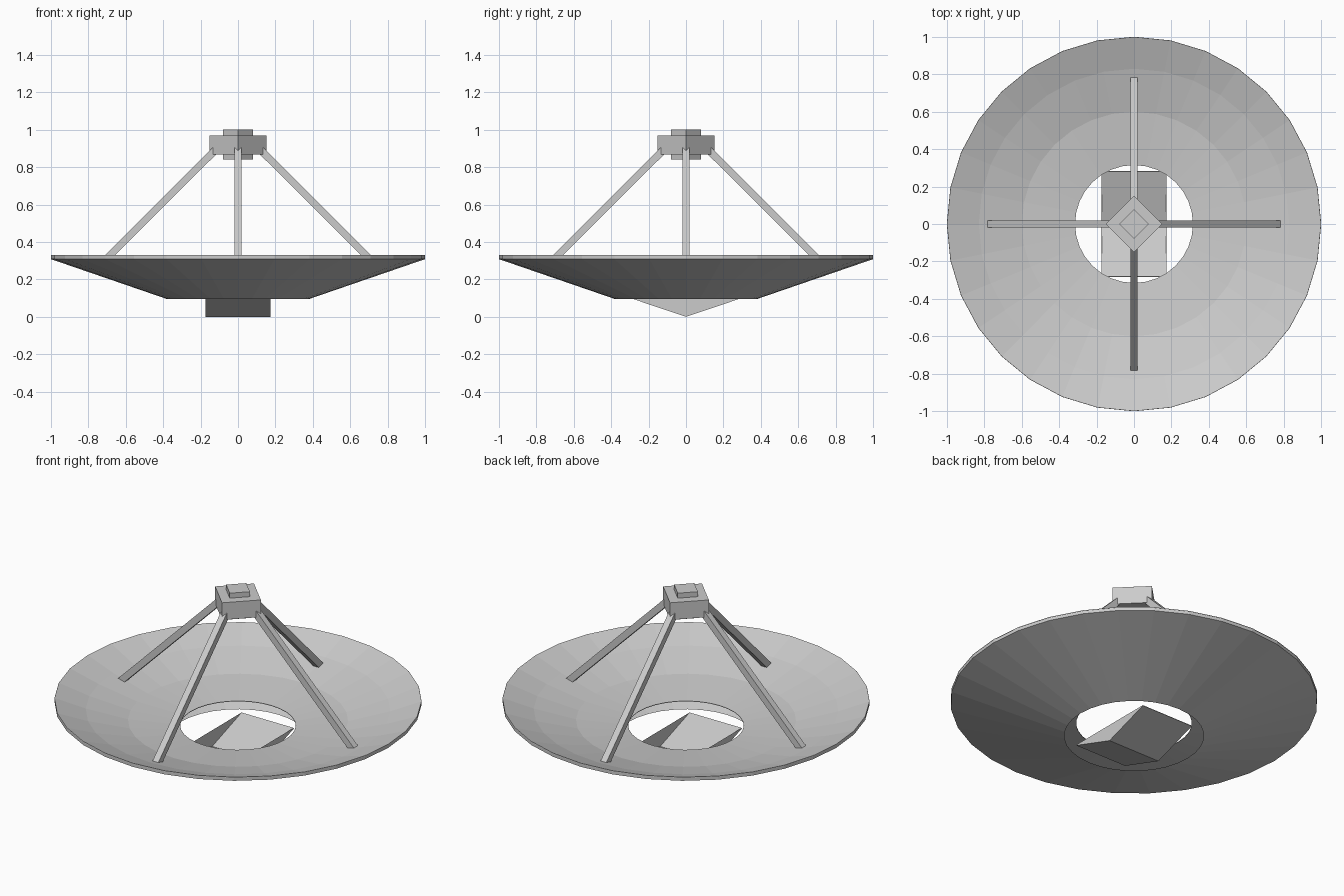
import bpy, bmesh, math
from mathutils import Vector, Matrix

cube = bpy.data.objects.get("Cube")
if cube:
    bpy.data.objects.remove(cube, do_unlink=True)

grey = bpy.data.materials.new("light_grey")
grey.use_nodes = True
colour = (0.6, 0.6, 0.6, 1)
grey.diffuse_color = colour
grey.node_tree.nodes["Principled BSDF"].inputs["Base Color"].default_value = colour


def make(name, bm, thickness=0):
    mesh = bpy.data.meshes.new(name)
    bm.to_mesh(mesh)
    bm.free()
    mesh.materials.append(grey)
    ob = bpy.data.objects.new(name, mesh)
    bpy.context.collection.objects.link(ob)
    if thickness:
        mod = ob.modifiers.new("thickness", "SOLIDIFY")
        mod.thickness = thickness
        mod.offset = -1
    return ob


def lathe(name, profile, thickness=0, sides=32):
    """Turn a (radius, height) profile around the z axis, facing right of its path."""
    bm = bmesh.new()
    rings = [[bm.verts.new((r * math.cos(a), r * math.sin(a), z))
              for a in (math.tau * i / sides for i in range(sides))]
             for r, z in profile]
    for low, high in zip(rings, rings[1:]):
        for i in range(sides):
            j = (i + 1) % sides
            bm.faces.new((low[i], low[j], high[j], high[i]))
    return make(name, bm, thickness)


def box(name, size, matrix):
    bm = bmesh.new()
    bmesh.ops.create_cube(bm, size=1)
    bmesh.ops.scale(bm, vec=size, verts=bm.verts)
    bm.transform(matrix)
    return make(name, bm)


# Dish: conical backing with upright rim, and the curved bowl inside it
lathe("dish_backing", [(0.38, 0.095), (1, 0.308), (1, 0.33)])
lathe("dish_bowl", [(1, 0.33), (0.83, 0.268), (0.6, 0.206), (0.315, 0.175)], 0.003)

# Feed box and its core, turned corner-on
turn = Matrix.Rotation(math.radians(45), 4, "Z")
for name, corner, low, high in (("feed_box", 0.152, 0.867, 0.97),
                                ("feed_core", 0.079, 0.842, 1.0)):
    side = corner * math.sqrt(2)
    box(name, (side, side, high - low),
        Matrix.Translation((0, 0, (low + high) / 2)) @ turn)

# Four sloping struts from the bowl to the feed box
foot, head = Vector((0.773, 0, 0.24)), Vector((0.115, 0, 0.897))
tilt = (head - foot).to_track_quat("Z", "Y").to_matrix().to_4x4()
for i, name in enumerate(("left", "back", "right", "front")):
    spin = Matrix.Rotation(math.radians(90 * i), 4, "Z")
    box(name + "_strut", (0.038, 0.038, (head - foot).length),
        spin @ Matrix.Translation((foot + head) / 2) @ tilt)

# Open V-shaped trough under the hole, with triangular ends
bm = bmesh.new()
ends = [[bm.verts.new((x, y, z)) for y, z in ((-0.283, 0.095), (0, 0), (0.283, 0.095))]
        for x in (-0.174, 0.174)]
a, b = ends
bm.faces.new(a)
bm.faces.new(b)
for i in range(2):
    bm.faces.new((a[i], a[i + 1], b[i + 1], b[i]))
bmesh.ops.recalc_face_normals(bm, faces=bm.faces)
bm.normal_update()
if any(f.normal.z < -0.5 for f in bm.faces) is False:
    bmesh.ops.reverse_faces(bm, faces=bm.faces)
make("base_trough", bm, 0.004)
